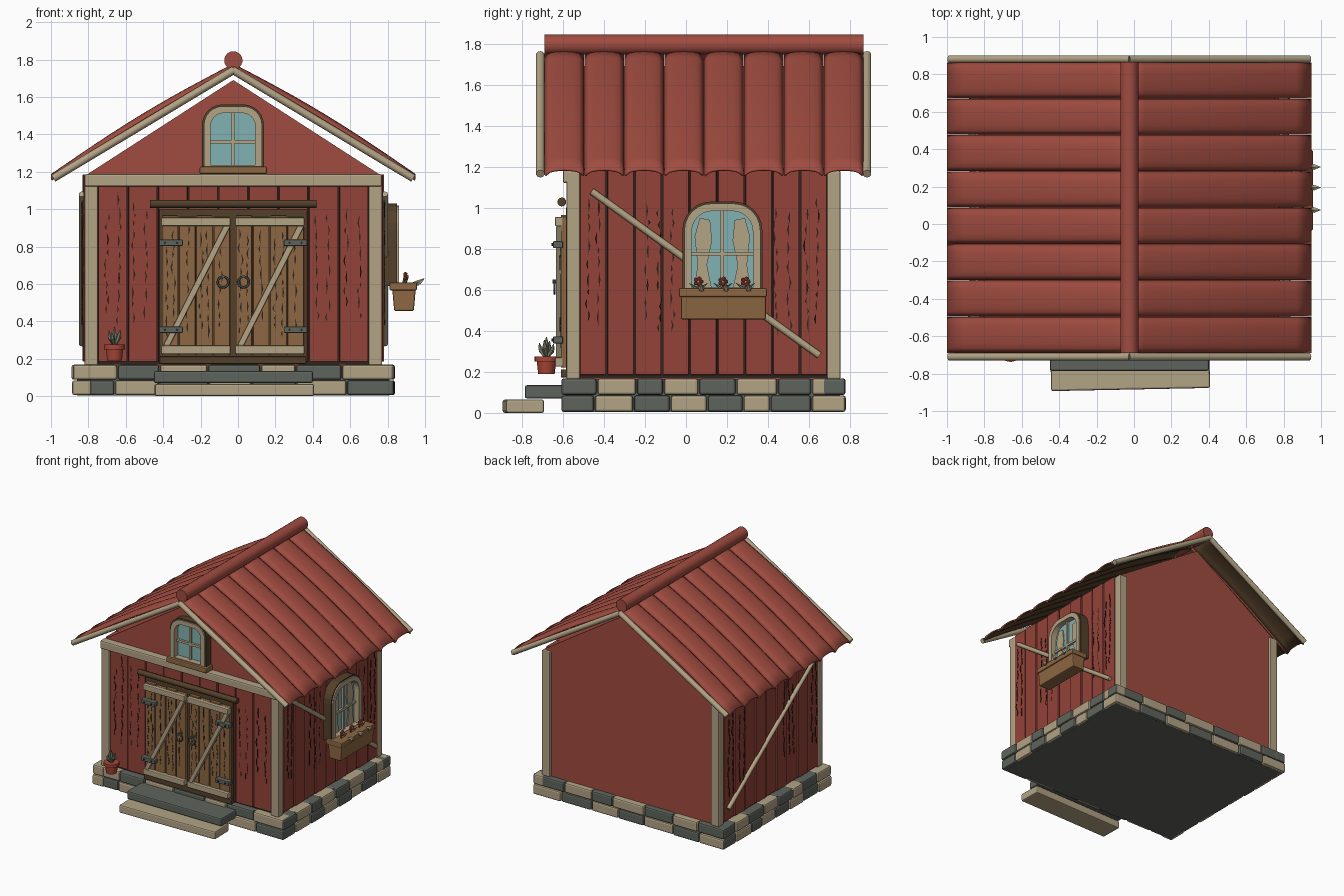
import bpy, bmesh, math, random
from mathutils import Vector

if "Cube" in bpy.data.objects:
    bpy.data.objects.remove(bpy.data.objects["Cube"])

random.seed(4)
CX = -0.025                      # house centre line


def mat(name, r, g, b):
    m = bpy.data.materials.new(name)
    m.diffuse_color = [(c / 255 / 12.92 if c < 11 else ((c / 255 + 0.055) / 1.055) ** 2.4) for c in (r, g, b)] + [1]
    m.use_nodes = True
    m.node_tree.nodes["Principled BSDF"].inputs["Base Color"].default_value = m.diffuse_color
    return m


RED = mat("roof red", 160, 76, 64)
BARN = mat("plank red", 146, 66, 56)
CREAM = mat("cream wood", 178, 163, 133)
WOOD = mat("brown wood", 142, 103, 66)
DARK = mat("dark brown", 84, 64, 42)
STONE = mat("grey stone", 95, 100, 92)
GLASS = mat("teal glass", 130, 178, 178)
INK = mat("crack black", 48, 36, 30)
POT = mat("terracotta", 168, 70, 54)
LEAF = mat("grey green leaf", 122, 128, 108)


def finish(name, bm, *mats, smooth=False, bevel=0, recalc=True):
    if recalc:
        bmesh.ops.recalc_face_normals(bm, faces=bm.faces)
    me = bpy.data.meshes.new(name)
    bm.to_mesh(me)
    bm.free()
    ob = bpy.data.objects.new(name, me)
    bpy.context.collection.objects.link(ob)
    for m in mats:
        me.materials.append(m)
    if bevel:
        b = ob.modifiers.new("bevel", 'BEVEL')
        b.width, b.segments = bevel, 2
    if smooth:
        bpy.context.view_layer.objects.active = ob
        ob.select_set(True)
        bpy.ops.object.shade_smooth_by_angle(angle=math.radians(40))
        ob.select_set(False)
    return ob


def box(name, x, y, z, m, bevel=0.006, turn=0):
    bm = bmesh.new()
    bmesh.ops.create_cube(bm, size=1)
    for v in bm.verts:
        v.co = Vector((v.co.x * (x[1] - x[0]), v.co.y * (y[1] - y[0]), v.co.z * (z[1] - z[0])))
    ob = finish(name, bm, m, bevel=bevel)
    ob.location = [(a + b) / 2 for a, b in (x, y, z)]
    ob.rotation_euler.z = turn
    return ob


def rod(name, a, b, r, m, r2=None, n=10):
    a, b = Vector(a), Vector(b)
    bm = bmesh.new()
    bmesh.ops.create_cone(bm, cap_ends=True, segments=n, radius1=r, radius2=r if r2 is None else r2, depth=(b - a).length)
    ob = finish(name, bm, m, smooth=True)
    ob.location = (a + b) / 2
    ob.rotation_euler = (b - a).to_track_quat('Z', 'Y').to_euler()
    return ob


# wall frames: (across, height, outward depth) -> world
def front(u, z, d): return (u, -d, z)
def right(u, z, d): return (d, u, z)
def left(u, z, d): return (2 * CX - d, u, z)


def slab(name, pts, d0, d1, face, m, bevel=0):
    bm = bmesh.new()
    a, b = ([bm.verts.new(face(u, z, d)) for u, z in pts] for d in (d0, d1))
    bm.faces.new(a)
    bm.faces.new(b)
    for i in range(len(a)):
        bm.faces.new((a[i - 1], a[i], b[i], b[i - 1]))
    return finish(name, bm, m, bevel=bevel)


def rect(u0, u1, z0, z1): return [(u0, z0), (u1, z0), (u1, z1), (u0, z1)]


def arch(c, w, z0, z1, r):
    pts = [(c - w, z0), (c + w, z0)]
    for k, (s, q) in enumerate(((1, 0), (-1, 90))):
        for i in range(7):
            t = math.radians(q + 15 * i)
            pts.append((c + s * (w - r) + r * math.cos(t), z1 - r + r * math.sin(t)))
    return pts


def ring(name, outer, inner, d0, d1, face, m):
    bm = bmesh.new()
    loops = [[bm.verts.new(face(u, z, d)) for u, z in p] for p, d in ((outer, d0), (outer, d1), (inner, d1), (inner, d0))]
    for k in range(4):
        p, q = loops[k - 1], loops[k]
        for i in range(len(p)):
            bm.faces.new((p[i - 1], p[i], q[i], q[i - 1]))
    return finish(name, bm, m)


def cracks(name, us, z0, z1, d, face):
    bm = bmesh.new()
    for u in us:
        z = z0 + random.uniform(0, 0.1)
        top = z1 - random.uniform(0, 0.08)
        while z < top:
            h, o = random.uniform(0.03, 0.09), random.uniform(-0.008, 0.008)
            w, s = 0.0045, random.uniform(-0.008, 0.008)
            bm.faces.new([bm.verts.new(face(a, b, d)) for a, b in
                          ((u + o, z), (u + o + s + w, z + h / 2), (u + o, z + h), (u + o + s - w, z + h / 2))])
            z += h + random.uniform(-0.005, 0.02)
    ob = finish(name, bm, INK)
    ob.modifiers.new("thick", 'SOLIDIFY').thickness = 0.004


def window(tag, c, w, z0, z1, r, d, face):
    slab(tag + "_pane", arch(c, w - 0.02, z0, z1 - 0.02, r - 0.02), d - 0.03, d + 0.012, face, GLASS)
    ring(tag + "_outer_trim", arch(c, w, z0, z1, r), arch(c, w - 0.012, z0, z1 - 0.012, r - 0.012), d - 0.03, d + 0.05, face, DARK)
    ring(tag + "_frame", arch(c, w - 0.01, z0, z1 - 0.01, r - 0.01), arch(c, w - 0.046, z0 + 0.02, z1 - 0.046, r - 0.04), d - 0.03, d + 0.06, face, CREAM)
    zm = z0 + (z1 - z0) * 0.42
    slab(tag + "_upright_bar", rect(c - 0.009, c + 0.009, z0, z1 - 0.03), d, d + 0.03, face, CREAM)
    slab(tag + "_cross_bar", rect(c - w + 0.03, c + w - 0.03, zm - 0.009, zm + 0.009), d, d + 0.03, face, CREAM)


# main body with gables
slab("house_body", [(-0.8, 0.16), (0.75, 0.16), (0.75, 1.19), (CX, 1.69), (-0.8, 1.19)], -0.73, 0.545, front, RED)

# foundation core and two courses of stones
box("foundation_core", (-0.86, 0.81), (-0.58, 0.75), (0.004, 0.165), STONE, 0)
for course in range(2):
    z = (0.005 + course * 0.083, 0.085 + course * 0.083)
    for axis, lo, hi, n in (("x", -0.885, 0.835, 7), ("y", -0.61, 0.78, 8)):
        cuts = [lo] + [lo + (hi - lo) * (i + random.uniform(-.15, .15)) / n for i in range(1, n)] + [hi]
        for side in range(2):
            for i in range(n):
                span = (cuts[i] + 0.003, cuts[i + 1] - 0.003)
                out = random.uniform(0, 0.012)
                m = CREAM if (i + course * (axis == "x") + side + (axis == "y")) % 2 == (axis == "x") else STONE
                if axis == "x":
                    y = (-0.61 + out, -0.5) if side == 0 else (0.67, 0.78 - out)
                    box("foundation_stone", span, y, z, m, 0.012)
                else:
                    x = (0.735, 0.84 - out) if side == 0 else (-0.89 + out, -0.785)
                    box("foundation_stone", x, span, z, m, 0.012)
box("upper_step", (-0.45, 0.40), (-0.785, -0.58), (0.07, 0.135), STONE, 0.01)
box("lower_step", (-0.445, 0.405), (-0.885, -0.70), (0.0, 0.065), CREAM, 0.01, 0.02)

# corner posts and front beam
for x in (-0.785, 0.735):
    for y in (-0.55, 0.72):
        box("corner_post", (x - 0.036, x + 0.036), (y - 0.033, y + 0.033), (0.165, 1.18), CREAM, 0.008)
box("front_beam", (-0.82, 0.77), (-0.60, -0.53), (1.12, 1.187), CREAM, 0.01)

# plank cladding over dark backing
for face, lo, hi, n, d, z1 in ((front, -0.75, 0.70, 9, 0.545, 1.125), (right, -0.52, 0.69, 9, 0.75, 1.185), (left, -0.52, 0.69, 9, 0.75, 1.185)):
    slab("plank_backing", rect(lo, hi, 0.17, z1 - 0.005), d - 0.01, d + 0.005, face, INK)
    w = (hi - lo) / n
    for i in range(n):
        u = lo + i * w
        slab("wall_plank", rect(u + 0.004, u + w - 0.004, 0.185, z1), d, d + 0.025 + 0.006 * (i % 2), face, BARN, 0.004)
cracks("front_wall_cracks", (-0.70, -0.64, -0.56, -0.49, 0.42, 0.48, 0.58, 0.65), 0.38, 1.03, 0.577, front)
for face in (right, left):
    cracks("side_wall_cracks", (-0.48, -0.43, -0.19, -0.13, -0.07, 0.44, 0.5, 0.59, 0.64), 0.36, 1.04, 0.782, face)
    rod("side_brace", face(-0.46, 1.08, 0.785), face(0.65, 0.28, 0.785), 0.017, CREAM)

# double door
box("door_backing", (-0.42, 0.365), (-0.585, -0.55), (0.19, 1.0), DARK, 0)
box("door_threshold", (-0.42, 0.365), (-0.61, -0.55), (0.172, 0.212), DARK)
rod("door_lintel", (-0.47, -0.605, 1.028), (0.42, -0.605, 1.028), 0.022, DARK)
for x0, x1, hinge, knob in ((-0.41, -0.04, -0.42, -0.08), (-0.015, 0.355, 0.245, 0.03)):
    w = (x1 - x0) / 4
    for i in range(4):
        slab("door_plank", rect(x0 + i * w + 0.003, x0 + (i + 1) * w - 0.003, 0.22, 0.965 - 0.008 * (i % 2)), 0.56, 0.61, front, WOOD, 0.004)
    cracks("door_cracks", [x0 + k * w for k in (0.3, 0.7, 1.5, 2.3, 2.7, 3.4)], 0.3, 0.88, 0.612, front)
    for z in (0.225, 0.91):
        slab("door_rail", rect(x0, x1, z, z + 0.045), 0.6, 0.638, front, CREAM, 0.006)
    slab("door_brace", [(x0 + 0.01, 0.27), (x0 + 0.045, 0.27), (x1, 0.91), (x1 - 0.037, 0.91)], 0.6, 0.634, front, CREAM, 0.005)
    for z in (0.355, 0.82):
        slab("door_hinge", rect(hinge, hinge + 0.125, z - 0.017, z + 0.017), 0.6, 0.648, front, STONE, 0.005)
        for k in (0.03, 0.095):
            rod("hinge_stud", (hinge + k, -0.64, z), (hinge + k, -0.655, z), 0.007, INK, n=6)
    bpy.ops.mesh.primitive_torus_add(major_segments=16, minor_segments=6, major_radius=0.029, minor_radius=0.006,
                                     location=(knob, -0.64, 0.61), rotation=(math.pi / 2, 0, 0))
    bpy.context.object.name = "door_ring_handle"
    bpy.context.object.data.materials.append(STONE)
    rod("handle_mount", (knob, -0.6, 0.64), (knob, -0.65, 0.64), 0.009, STONE, n=8)

# windows
window("gable_window", -0.027, 0.165, 1.215, 1.56, 0.11, 0.55, front)
slab("gable_window_sill", rect(-0.205, 0.155, 1.187, 1.228), 0.54, 0.63, front, WOOD, 0.008)
window("side_window", 0.177, 0.195, 0.59, 1.03, 0.14, 0.80, right)
for s in (-1, 1):
    slab("curtain", [(0.177 + s * a, z) for a, z in ((0.14, 0.6), (0.05, 0.6), (0.075, 0.72), (0.05, 0.84), (0.06, 0.94), (0.11, 0.95), (0.135, 0.86), (0.12, 0.72))], 0.81, 0.82, right, CREAM)

# flower box with blossoms and leaves
slab("flower_box", [(0.825, 0.57), (0.835, 0.455), (0.94, 0.455), (0.95, 0.57)], -0.39, 0.025, front, WOOD, 0.008)
box("flower_box_rim", (0.81, 0.957), (-0.035, 0.395), (0.565, 0.608), WOOD, 0.008)
for y in (0.06, 0.18, 0.29):
    rod("flower_stem", (0.88, y, 0.59), (0.89, y, 0.64), 0.005, LEAF, n=6)
    for k in range(5):
        a = k * math.tau / 5
        bm = bmesh.new()
        bmesh.ops.create_icosphere(bm, subdivisions=1, radius=0.012)
        finish("petal", bm, POT).location = (0.895, y + 0.014 * math.cos(a), 0.64 + 0.014 * math.sin(a))
    rod("flower_heart", (0.89, y, 0.64), (0.912, y, 0.64), 0.007, CREAM, n=6)
    for s in (-1, 1):
        rod("flower_leaf", (0.89, y, 0.6), (0.91, y + s * 0.045, 0.632), 0.011, LEAF, 0.001, 5)
    rod("drooping_leaf", (0.92, y + 0.01, 0.595), (0.965, y + 0.015, 0.605), 0.006, LEAF, 0.016, 5)
    rod("leaf_tip", (0.965, y + 0.015, 0.605), (0.998, y + 0.015, 0.63), 0.016, CREAM, 0.001, 5)

# potted plant
rod("plant_pot", (-0.66, -0.68, 0.19), (-0.66, -0.68, 0.255), 0.04, POT, 0.048, 14)
rod("plant_pot_rim", (-0.66, -0.68, 0.25), (-0.66, -0.68, 0.275), 0.058, POT, n=14)
for dx, dy, h in ((0, 0, 0.1), (-0.03, 0.015, 0.08), (0.03, -0.01, 0.085), (0.012, 0.035, 0.065), (-0.015, -0.035, 0.07)):
    p = Vector((-0.66 + dx * 0.8, -0.68 + dy * 0.8, 0.27 + h * 0.55))
    rod("plant_stem", (-0.66, -0.68, 0.265), p, 0.007, LEAF, 0.013, 6)
    rod("plant_leaf_tip", p, (-0.66 + dx, -0.68 + dy, 0.27 + h), 0.013, LEAF, 0.002, 6)

# roof rows: long arched tiles with dark undersides
ROWS, Y0, Y1 = 8, -0.69, 0.865
step = (Y1 - Y0) / ROWS
for s in (-1, 1):
    for i in range(ROWS):
        bm = bmesh.new()
        grid = []
        for j in range(13):
            t = j / 12
            line = []
            for k in range(9):
                v = -1 + k / 4
                z = 1.75 - 0.59 * t + 0.026 * math.sin(math.pi * t) + 0.028 * math.sqrt(max(0, 1 - v * v))
                line.append(bm.verts.new((CX + s * 0.974 * t, Y0 + step * (i + 0.5 + 0.495 * v), z)))
            grid.append(line)
        for j in range(12):
            for k in range(8):
                q = (grid[j][k], grid[j + 1][k], grid[j + 1][k + 1], grid[j][k + 1])
                bm.faces.new(q if s > 0 else q[::-1])
        tile = finish("roof_tile_row", bm, RED, DARK, smooth=True, recalc=False)
        sol = tile.modifiers.new("thick", 'SOLIDIFY')
        sol.thickness, sol.offset, sol.material_offset = 0.01, -1, 1
    for y in (-0.71, 0.882):
        rod("barge_board", (CX - s * 0.005, y, 1.745), (CX + s * 0.962, y, 1.165), 0.021, CREAM)
rod("ridge_cap", (CX, Y0, 1.795), (CX, Y1, 1.795), 0.049, RED, n=18)
